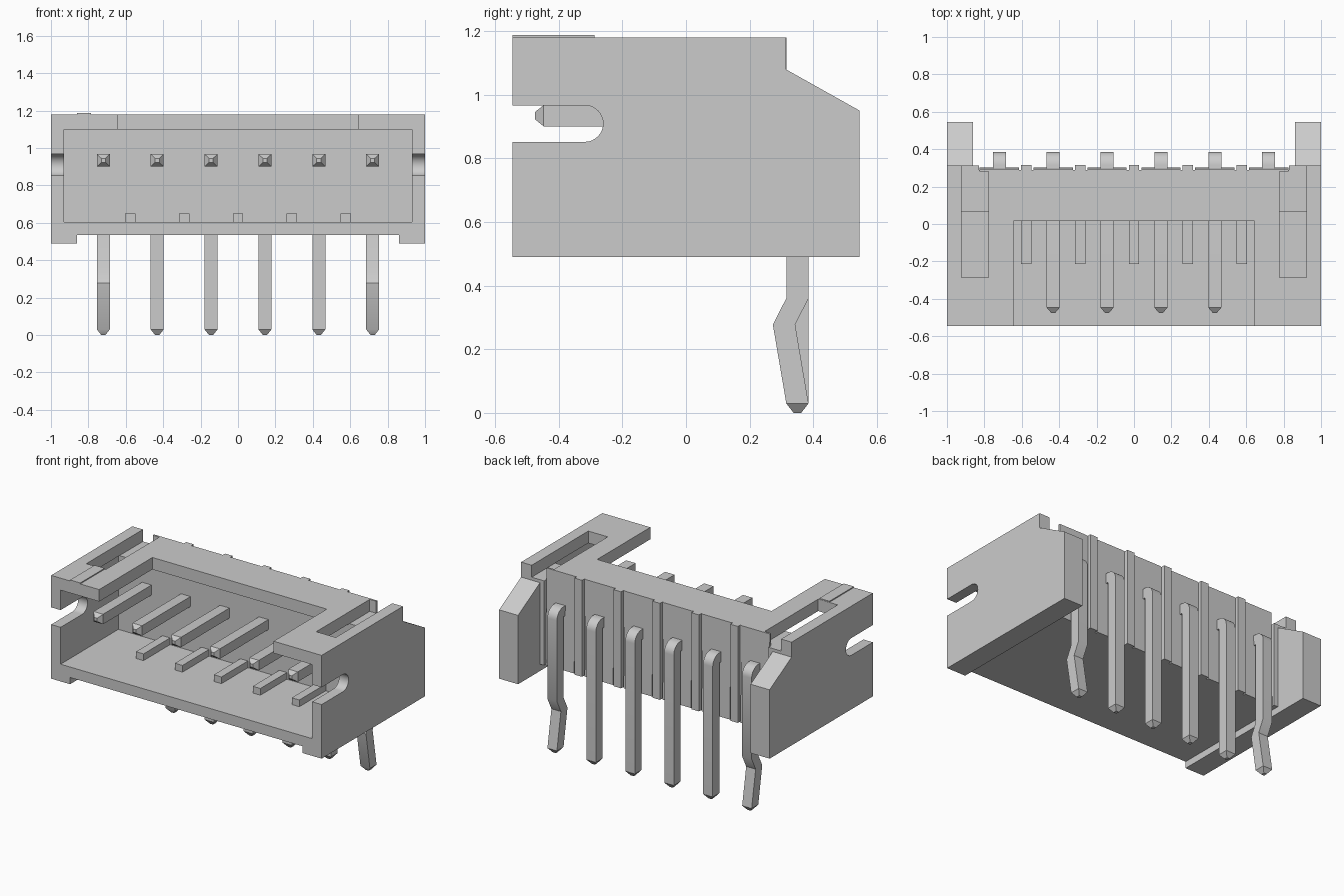
import bpy, bmesh
from math import sin, cos, pi

cube = bpy.data.objects.get("Cube")
if cube:
    bpy.data.objects.remove(cube, do_unlink=True)

# Single material
grey = bpy.data.materials.new("light_grey")
grey.use_nodes = True
colour = (0.6, 0.6, 0.6, 1)
grey.diffuse_color = colour
for node in grey.node_tree.nodes:
    if node.type == "BSDF_PRINCIPLED":
        node.inputs["Base Color"].default_value = colour


def loft(name, rings):
    """Skin a closed solid through rings of equal point count."""
    bm = bmesh.new()
    loops = [[bm.verts.new(p) for p in ring] for ring in rings]
    n = len(loops[0])
    for a, b in zip(loops, loops[1:]):
        for i in range(n):
            j = (i + 1) % n
            bm.faces.new((a[i], a[j], b[j], b[i]))
    bm.faces.new(loops[0])
    bm.faces.new(loops[-1])
    bmesh.ops.remove_doubles(bm, verts=bm.verts, dist=0.0001)
    bmesh.ops.recalc_face_normals(bm, faces=bm.faces)
    mesh = bpy.data.meshes.new(name)
    bm.to_mesh(mesh)
    bm.free()
    mesh.materials.append(grey)
    obj = bpy.data.objects.new(name, mesh)
    bpy.context.collection.objects.link(obj)
    return obj


def prism(name, profile, x0, x1):
    """Extrude a (y, z) profile along x."""
    return loft(name, [[(x, y, z) for y, z in profile] for x in (x0, x1)])


def box(name, x0, x1, y0, y1, z0, z1):
    return prism(name, [(y0, z0), (y1, z0), (y1, z1), (y0, z1)], x0, x1)


def cut(target, cutter):
    mod = target.modifiers.new("cut", "BOOLEAN")
    mod.operation = "DIFFERENCE"
    mod.solver = "EXACT"
    mod.object = cutter
    bpy.context.view_layer.objects.active = target
    bpy.ops.object.modifier_apply(modifier=mod.name)
    bpy.data.objects.remove(cutter, do_unlink=True)


def smooth(obj):
    bpy.ops.object.select_all(action="DESELECT")
    obj.select_set(True)
    bpy.context.view_layer.objects.active = obj
    bpy.ops.object.shade_smooth_by_angle()


FRONT, TOP = -0.545, 1.18
PITCH = 0.288

# Housing: side profile carved into a shell
housing = prism("housing", [(FRONT, 0.49), (0.545, 0.49), (0.545, 0.95),
                            (0.313, 1.08), (0.313, TOP), (FRONT, TOP)], -1, 1)
cut(housing, box("underside_cut", -0.86, 0.86, -1, 1, 0.2, 0.535))
cut(housing, box("rear_cut", -0.86, 0.86, 0.313, 1, 0.3, 1.5))
cut(housing, box("rear_panel_cut", -0.83, 0.83, 0.29, 1, 0.3, 1.5))
cut(housing, box("cavity_cut", -0.93, 0.93, -1, 0.065, 0.605, 1.10))
cut(housing, box("top_opening_cut", -0.645, 0.645, -1, 0.017, 1.0, 1.5))
for s in (-1, 1):
    xs = sorted((s * 0.778, s * 0.922))
    cut(housing, box("top_recess_cut", *xs, -0.285, 0.7, 1.10, 1.5))

# Rounded side slots
r = 0.0575
arc = [(-0.318 + r * sin(pi * i / 16), 0.909 - r * cos(pi * i / 16)) for i in range(17)]
cut(housing, prism("side_slot_cut", [(-1, 0.909 - r)] + arc + [(-1, 0.909 + r)], -1.2, 1.2))
smooth(housing)

# First-position mark on the top
box("position_mark", -0.86, -0.785, FRONT, -0.287, TOP - 0.002, TOP + 0.007)

# Floor ribs and rear ribs between the pins
for i in range(-2, 3):
    x = i * PITCH
    box("floor_rib", x - 0.028, x + 0.028, -0.215, 0.07, 0.60, 0.65)
    box("rear_rib", x - 0.028, x + 0.028, 0.28, 0.315, 0.535, TOP)


def pin(x, kinked):
    """Square bent pin with tapered ends."""
    # Each section: outer point, inner point, half width
    sections = [((-0.475, 0.945), (-0.475, 0.923), 0.011),
                ((-0.447, 0.967), (-0.447, 0.90), 0.035)]
    for k in range(9):
        a = pi / 2 * k / 8
        outer = (0.315 + 0.07 * sin(a), 0.90 + 0.067 * cos(a))
        sections.append((outer, (0.315, 0.90), 0.035))
    if kinked:
        sections += [((0.385, 0.36), (0.315, 0.36), 0.035),
                     ((0.343, 0.277), (0.273, 0.277), 0.035)]
    sections += [((0.385, 0.03), (0.315, 0.03), 0.035),
                 ((0.362, 0), (0.338, 0), 0.011)]
    rings = [[(x - w, *o), (x + w, *o), (x + w, *i), (x - w, *i)]
             for o, i, w in sections]
    smooth(loft("pin", rings))


# Pins, each with a slightly drafted panel behind it
for n in range(6):
    px = (n - 2.5) * PITCH
    pin(px, n in (0, 5))
    prism("rear_panel", [(0.28, 0.535), (0.303, 0.535), (0.293, TOP), (0.28, TOP)],
          px - 0.105, px + 0.105)
